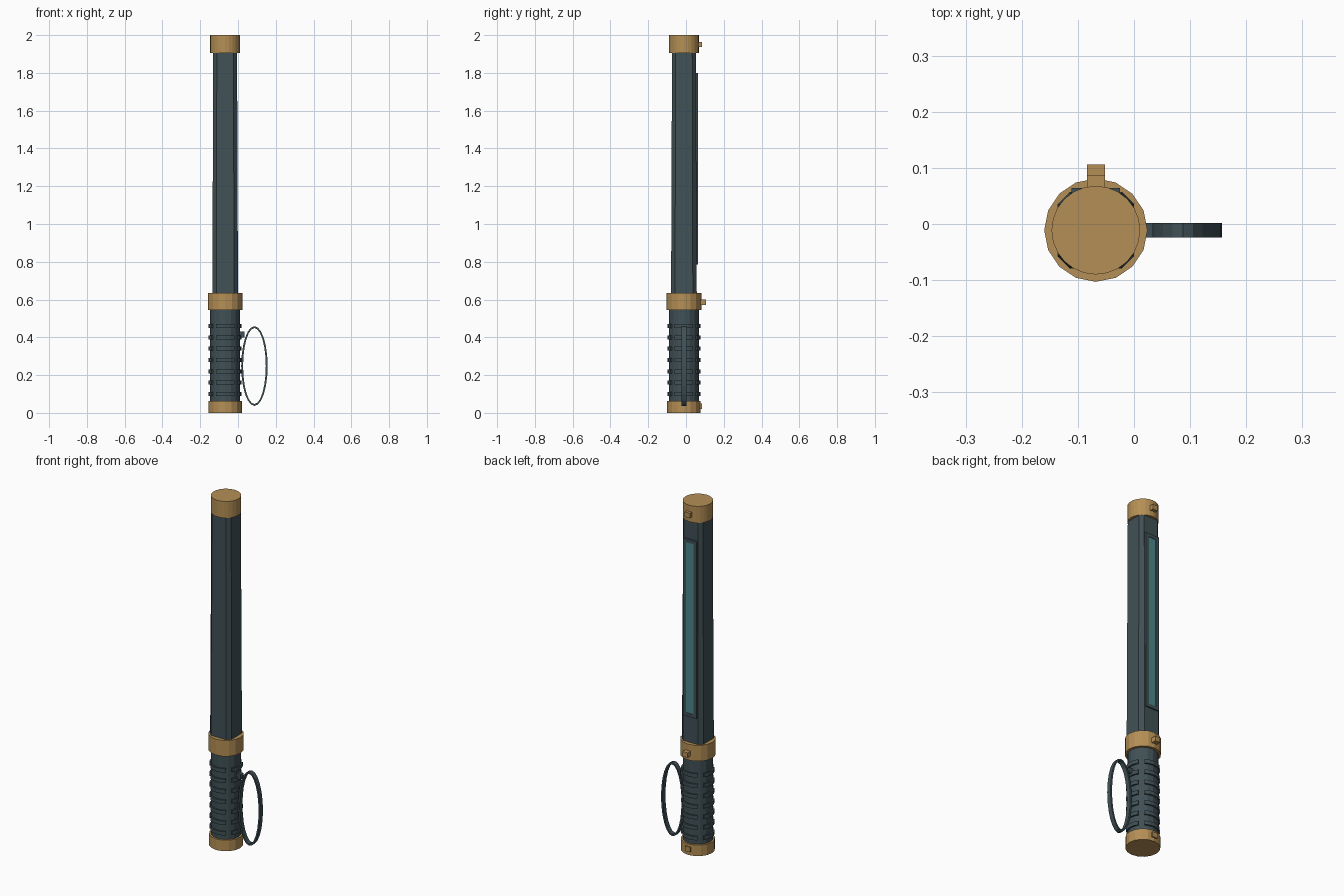
import bpy, math

if "Cube" in bpy.data.objects:
    bpy.data.objects.remove(bpy.data.objects["Cube"])

CX, CY = -0.068, -0.011   # main axis of the baton


def material(name, rgb):
    m = bpy.data.materials.new(name)
    m.diffuse_color = (*rgb, 1)
    m.use_nodes = True
    m.node_tree.nodes["Principled BSDF"].inputs["Base Color"].default_value = m.diffuse_color
    return m


BRASS = material("brass", (0.46, 0.275, 0.092))
STEEL = material("dark_steel", (0.052, 0.081, 0.093))
GLASS = material("teal_glass", (0.07, 0.242, 0.262))


def mesh(name, verts, faces, mat):
    me = bpy.data.meshes.new(name)
    me.from_pydata(verts, [], faces)
    me.materials.append(mat)
    ob = bpy.data.objects.new(name, me)
    bpy.context.collection.objects.link(ob)
    return ob


def loft(name, sections, mat):
    """Skin a stack of (outline, z) sections and cap both ends."""
    n = len(sections[0][0])
    verts = [(CX + x, CY + y, z) for outline, z in sections for x, y in outline]
    faces = [tuple(reversed(range(n)))]
    for s in range(len(sections) - 1):
        a, b = s * n, (s + 1) * n
        faces += [(a + i, a + (i + 1) % n, b + (i + 1) % n, b + i) for i in range(n)]
    faces.append(tuple(range(len(verts) - n, len(verts))))
    return mesh(name, verts, faces, mat)


def circle(r, n):
    return [(r * math.cos(2 * math.pi * i / n), r * math.sin(2 * math.pi * i / n)) for i in range(n)]


def chamfered_square(h, c):
    return [(h, -c), (h, c), (c, h), (-c, h), (-h, c), (-h, -c), (-c, -h), (c, -h)]


def box(name, x0, x1, y0, y1, z0, z1, mat):
    v = [(x, y, z) for z in (z0, z1) for x, y in ((x0, y0), (x1, y0), (x1, y1), (x0, y1))]
    f = [(3, 2, 1, 0), (4, 5, 6, 7)] + [(i, (i + 1) % 4, 4 + (i + 1) % 4, 4 + i) for i in range(4)]
    return mesh(name, v, f, mat)


# Brass caps and collar, and the grip core
loft("bottom_cap", [(circle(0.089, 16), 0), (circle(0.089, 16), 0.063)], BRASS)
loft("grip", [(circle(0.079, 16), 0.05), (circle(0.079, 16), 0.56)], STEEL)
loft("collar", [(circle(0.092, 16), 0.545), (circle(0.092, 16), 0.636)], BRASS)
loft("top_cap", [(circle(0.079, 24), 1.905), (circle(0.079, 24), 2.0)], BRASS)

# Slightly tapering chamfered shaft
loft("shaft", [(chamfered_square(0.068, 0.047), 0.62),
               (chamfered_square(0.063, 0.044), 1.92)], STEEL)

# Grip ridges: four arcs on each level, with gaps on the diagonals
for level in range(7):
    z = 0.10 + 0.06 * level
    for quarter in range(4):
        arc = [math.radians(90 * quarter - 34 + 17 * k) for k in range(5)]
        outline = [(0.087 * math.cos(a), 0.087 * math.sin(a)) for a in arc]
        outline += [(0.074 * math.cos(a), 0.074 * math.sin(a)) for a in reversed(arc)]
        loft("grip_ridge", [(outline, z - 0.011), (outline, z + 0.011)], STEEL)

# Small brass studs along the back
for y, z in ((0.085, 0.035), (0.106, 0.585), (0.086, 1.95)):
    box("stud", CX - 0.016, CX + 0.016, 0.05, y, z - 0.014, z + 0.014, BRASS)

# Window frame on the back of the shaft, with a recessed glass strip
FW, FZ0, FZ1, B = 0.043, 0.785, 1.80, 0.019
box("frame_left", CX - FW, CX - FW + B, 0.045, 0.064, FZ0, FZ1, STEEL)
box("frame_right", CX + FW - B, CX + FW, 0.045, 0.064, FZ0, FZ1, STEEL)
box("frame_bottom", CX - FW + B, CX + FW - B, 0.045, 0.064, FZ0, FZ0 + B, STEEL)
box("frame_top", CX - FW + B, CX + FW - B, 0.045, 0.064, FZ1 - B, FZ1, STEEL)
box("glass_strip", CX - FW + B, CX + FW - B, 0.045, 0.061, FZ0 + B, FZ1 - B, GLASS)

# Oval wrist loop: flat band swept around an ellipse
N = 24
verts, faces = [], []
for i in range(N):
    a = 2 * math.pi * i / N
    for t, y in ((0, -0.024), (0, 0.002), (0.01, 0.002), (0.01, -0.024)):
        verts.append((0.087 + (0.070 - t) * math.cos(a), y, 0.248 + (0.211 - t) * math.sin(a)))
    j = (i + 1) % N
    faces += [(4 * i + k, 4 * i + (k + 1) % 4, 4 * j + (k + 1) % 4, 4 * j + k) for k in range(4)]
loop = mesh("wrist_loop", verts, faces, STEEL)

# Lug joining the loop to the grip
box("loop_lug", 0.0, 0.034, -0.024, 0.002, 0.40, 0.43, STEEL)
